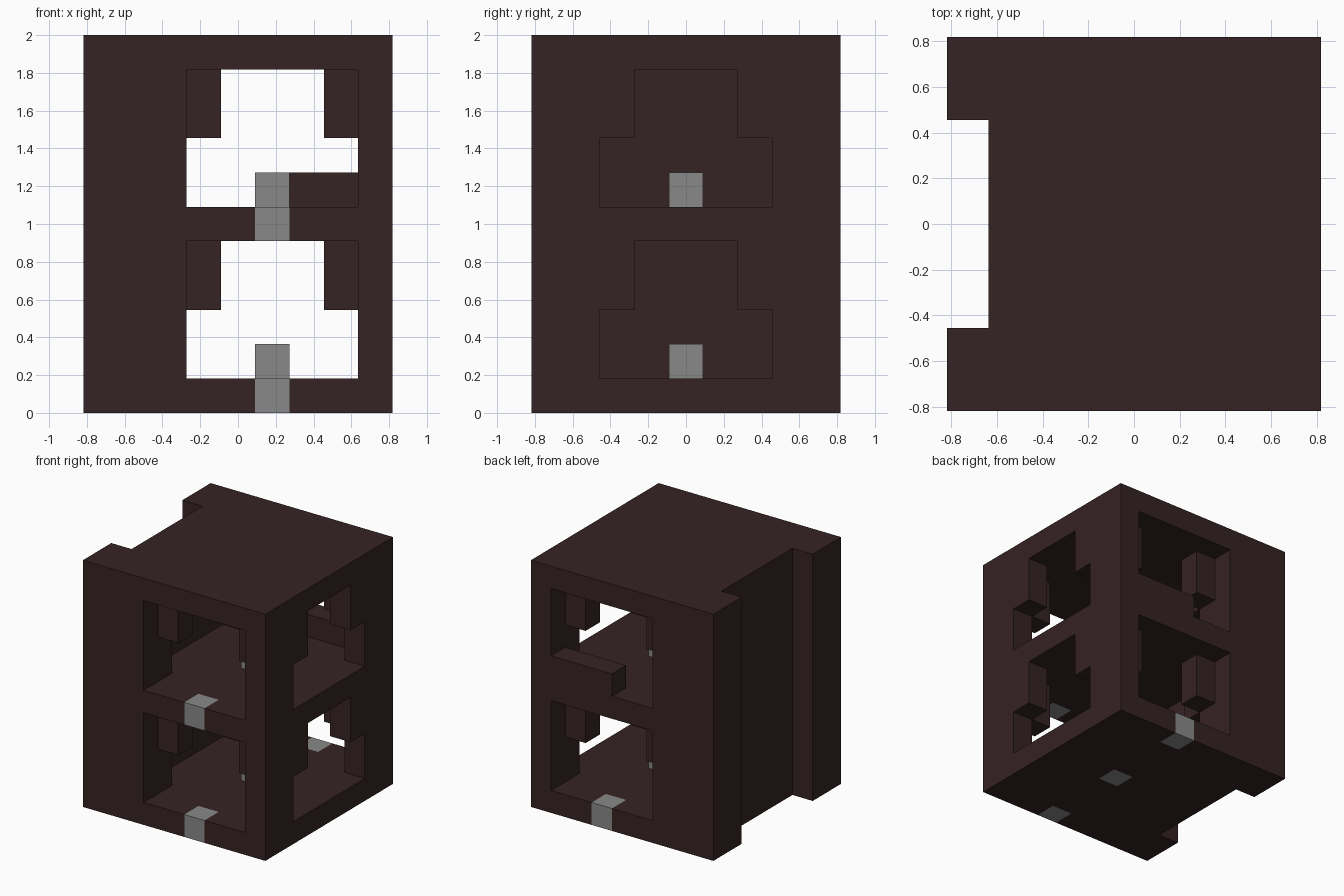
import bpy
import bmesh
from mathutils import Vector

U = 2 / 11                      # size of one building block
CENTRE = Vector((4.5, 4.5, 0))  # block-grid point that sits on the origin

old = bpy.data.objects.get("Cube")
if old:
    bpy.data.objects.remove(old, do_unlink=True)


def material(name, colour):
    mat = bpy.data.materials.new(name)
    mat.use_nodes = True
    mat.diffuse_color = (*colour, 1)
    bsdf = mat.node_tree.nodes["Principled BSDF"]
    bsdf.inputs["Base Color"].default_value = (*colour, 1)
    bsdf.inputs["Roughness"].default_value = 0.9
    return mat


def box(name, xs, ys, zs, mat):
    """Box spanning the given block ranges along each axis."""
    low, high = Vector((xs[0], ys[0], zs[0])), Vector((xs[1], ys[1], zs[1]))
    bm = bmesh.new()
    bmesh.ops.create_cube(bm, size=1)
    for v in bm.verts:
        v.co = ((low + high) / 2 - CENTRE + v.co * (high - low)) * U
    mesh = bpy.data.meshes.new(name)
    bm.to_mesh(mesh)
    bm.free()
    mesh.materials.append(mat)
    obj = bpy.data.objects.new(name, mesh)
    bpy.context.collection.objects.link(obj)
    return obj


def carve(obj, cutters):
    """Cut every cutter out of obj, then discard the cutters."""
    for cutter in cutters:
        cutter.hide_render = True
        mod = obj.modifiers.new("cut", 'BOOLEAN')
        mod.operation, mod.solver, mod.object = 'DIFFERENCE', 'EXACT', cutter
    graph = bpy.context.evaluated_depsgraph_get()
    mesh = bpy.data.meshes.new_from_object(obj.evaluated_get(graph))
    obj.modifiers.clear()
    obj.data = mesh
    for cutter in cutters:
        bpy.data.objects.remove(cutter, do_unlink=True)


brown = material("dark brown", (0.036, 0.016, 0.017))
grey = material("grey", (0.25, 0.25, 0.25))

# Solid block with a full-height channel down one side
tower = box("tower", (0, 9), (0, 9), (0, 11), brown)
cuts = [((-1, 1), (2, 7), (-1, 12))]

# Rooms: stepped openings on each side, recessed on front and back
for floor in (1, 6):
    mid, top = floor + 2, floor + 4
    lower, upper, full = (floor, mid), (mid, top), (floor, top)
    cuts += [
        ((3, 8), (-1, 8), lower),
        ((2, 10), (2, 7), lower),
        ((4, 7), (-1, 10), upper),
        ((2, 10), (3, 6), upper),
        ((3, 8), (2, 7), upper),
        ((3, 8), (-1, 1), upper),
        ((3, 8), (8, 10), upper),
    ]

# Back openings: the lower is clear, the upper keeps a partial parapet
cuts += [((3, 8), (7.5, 10), (1, 3)),
         ((3, 5), (7.5, 10), (6, 8)),
         ((4.5, 8), (7.5, 10), (7, 8))]

# Grey blocks set into the floors, with matching sockets in the tower
mid_block = (5, 6)
inlays = [
    ("lower_front_inlay", (0, 1), (0, 1)),
    ("upper_front_inlay", (0, 1), (5, 6)),
    ("lower_back_inlay", (8, 9), (0, 1)),
    ("lower_centre_post", (4, 5), (0, 2)),
    ("upper_centre_post", (4, 5), (5, 7)),
]
for name, ys, zs in inlays:
    box(name, mid_block, ys, zs, grey)
    cuts.append((mid_block, ys, zs))

carve(tower, [box("cutter", *cut, brown) for cut in cuts])
